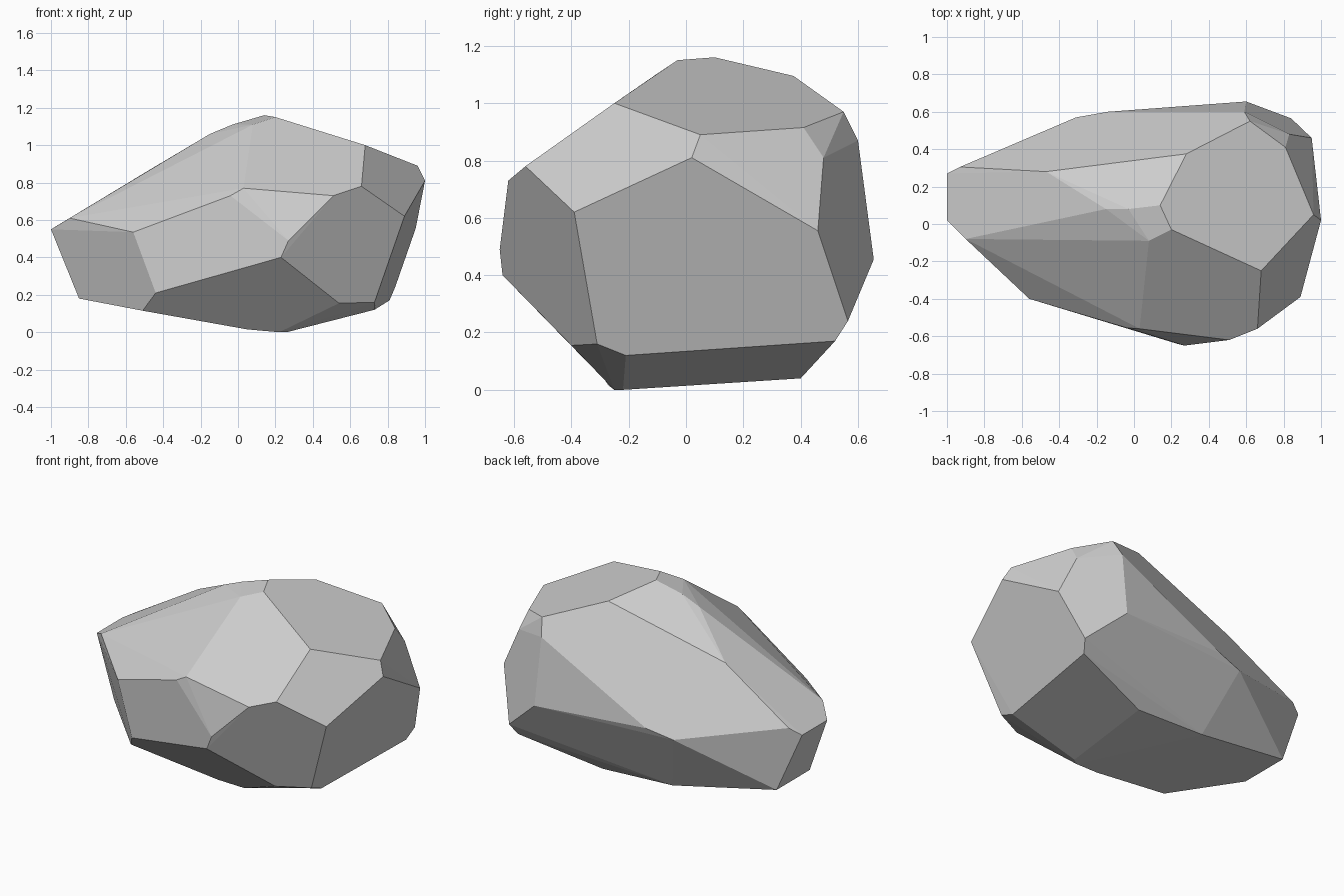
import bpy
import bmesh
import math

# Remove only the default cube
default_cube = bpy.data.objects.get("Cube")
if default_cube is not None:
    bpy.data.objects.remove(default_cube, do_unlink=True)


def make_material(name, colour):
    """One flat matte colour, visible in the viewport and in a render."""
    material = bpy.data.materials.new(name)
    material.use_nodes = True
    material.diffuse_color = colour
    shader = next(n for n in material.node_tree.nodes if n.type == 'BSDF_PRINCIPLED')
    shader.inputs["Base Color"].default_value = colour
    shader.inputs["Roughness"].default_value = 1
    return material


# Corners of the chipped stone, grouped from the ground upwards
underside = [
    (.26, -.22, 0), (.22, -.25, 0), (.05, -.27, .015), (.3, .4, .04),
    (-.18, .39, .06), (-.51, -.34, .115), (-.85, -.02, .18), (-.85, .31, .18),
]
lower_rim = [
    (.73, -.21, .12), (.73, -.31, .16), (.54, -.4, .155), (.81, .52, .17),
    (.84, .565, .24), (-.44, -.43, .21), (.23, -.64, .4), (.27, -.65, .49),
]
narrow_end = [
    (-1, .02, .55), (-1, .27, .55), (-.9, -.08, .61),
    (-.93, .305, .59), (-.56, -.4, .535),
]
front_shoulder = [
    (-.04, -.555, .73), (.03, -.56, .77), (.51, -.62, .73), (.66, -.56, .78),
    (.89, -.39, .62), (.68, -.25, 1),
]
back_shoulder = [
    (-.31, .57, .45), (-.14, .6, .49), (.6, .655, .455), (.59, .6, .87),
    (.61, .56, .94), (.62, .55, .97),
]
broad_end = [
    (1, .02, .81), (.96, .05, .89), (.95, .46, .555),
    (.83, .48, .81), (.81, .41, .915),
]
crown = [
    (-.47, .28, .87), (-.15, .08, 1.06), (-.03, .08, 1.11), (.08, -.09, 1.11),
    (.2, -.03, 1.15), (.14, .1, 1.16), (.28, .375, 1.095),
]


def build_stone(name, corner_groups, material):
    """Wrap the corners in a tight convex skin and merge nearly flat facets."""
    bm = bmesh.new()
    for group in corner_groups:
        for corner in group:
            bm.verts.new(corner)
    bmesh.ops.convex_hull(bm, input=list(bm.verts), use_existing_faces=False)

    # Drop corners that ended up inside the skin
    loose = [v for v in bm.verts if not v.link_faces]
    bmesh.ops.delete(bm, geom=loose, context='VERTS')

    # Broad flat facets instead of triangles
    bmesh.ops.dissolve_limit(bm, angle_limit=math.radians(3),
                             verts=list(bm.verts), edges=list(bm.edges))
    bmesh.ops.recalc_face_normals(bm, faces=list(bm.faces))
    for face in bm.faces:
        face.smooth = False

    mesh = bpy.data.meshes.new(name)
    bm.to_mesh(mesh)
    bm.free()
    mesh.materials.append(material)
    stone = bpy.data.objects.new(name, mesh)
    bpy.context.collection.objects.link(stone)
    return stone


stone_grey = make_material("stone_grey", (.62, .62, .62, 1))
build_stone("boulder",
            [underside, lower_rim, narrow_end, front_shoulder,
             back_shoulder, broad_end, crown],
            stone_grey)
